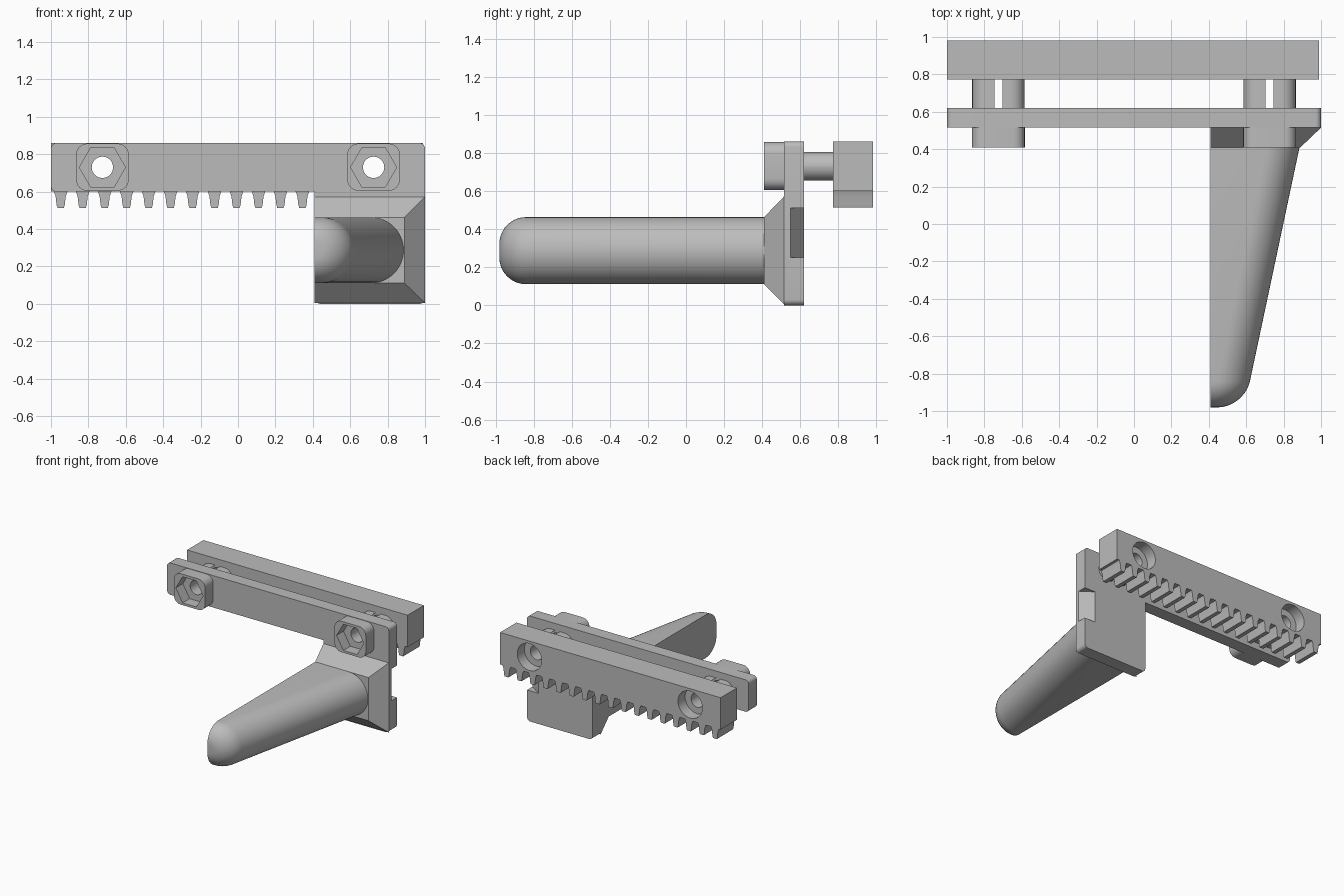
import bpy, bmesh, math
from math import sin, cos, pi, sqrt

cube = bpy.data.objects.get("Cube")
if cube:
    bpy.data.objects.remove(cube, do_unlink=True)

grey = bpy.data.materials.new("plain grey")
grey.use_nodes = True
grey.diffuse_color = (0.5, 0.5, 0.5, 1)
grey.node_tree.nodes["Principled BSDF"].inputs["Base Color"].default_value = (0.5, 0.5, 0.5, 1)


def loft(name, rings):
    """Solid skinned through rings of equal point count, capped at both ends."""
    bm = bmesh.new()
    loops = [[bm.verts.new(p) for p in ring] for ring in rings]
    n = len(loops[0])
    for a, b in zip(loops, loops[1:]):
        for i in range(n):
            j = (i + 1) % n
            bm.faces.new((a[i], a[j], b[j], b[i]))
    bm.faces.new(loops[0])
    bm.faces.new(loops[-1])
    bmesh.ops.recalc_face_normals(bm, faces=bm.faces)
    mesh = bpy.data.meshes.new(name)
    bm.to_mesh(mesh)
    bm.free()
    mesh.materials.append(grey)
    obj = bpy.data.objects.new(name, mesh)
    bpy.context.collection.objects.link(obj)
    return obj


def prism(name, outline, y0, y1):
    """Extrude an (x, z) outline along y."""
    return loft(name, [[(x, y, z) for x, z in outline] for y in (y0, y1)])


def rounded(corners, steps=6):
    """Fillet each (x, z, radius) corner of an outline."""
    out = []
    for i, (x, z, r) in enumerate(corners):
        if not r:
            out.append((x, z))
            continue
        px, pz, _ = corners[i - 1]
        nx, nz, _ = corners[(i + 1) % len(corners)]
        lp, ln = math.hypot(px - x, pz - z), math.hypot(nx - x, nz - z)
        ax, az = (px - x) / lp * r, (pz - z) / lp * r
        bx, bz = (nx - x) / ln * r, (nz - z) / ln * r
        for k in range(steps + 1):
            t = k / steps * pi / 2
            out.append((x + ax * (1 - sin(t)) + bx * (1 - cos(t)),
                        z + az * (1 - sin(t)) + bz * (1 - cos(t))))
    return out


def circle(x, z, r, n=40):
    return [(x + r * cos(2 * pi * i / n), z + r * sin(2 * pi * i / n)) for i in range(n)]


def box(x0, x1, z0, z1, r=0):
    return rounded([(x0, z0, r), (x1, z0, r), (x1, z1, r), (x0, z1, r)])


def cut(obj, cutter):
    mod = obj.modifiers.new("cut", "BOOLEAN")
    mod.operation = "DIFFERENCE"
    mod.solver = "EXACT"
    mod.object = cutter
    bpy.context.view_layer.objects.active = obj
    bpy.ops.object.modifier_apply(modifier=mod.name)
    bpy.data.objects.remove(cutter, do_unlink=True)


def smooth(obj):
    bpy.ops.object.select_all(action="DESELECT")
    obj.select_set(True)
    bpy.context.view_layer.objects.active = obj
    bpy.ops.object.shade_smooth_by_angle(angle=math.radians(30))


BOLT_X, BOLT_Z, BOLT_R = 0.725, 0.73, 0.057
HANDLE_X, HANDLE_Z, HANDLE_R = 0.41, 0.287, 0.176
parts = []

# L-shaped mounting plate with a wedge notch in its outer edge
plate = prism("mounting_plate", rounded([
    (-1, 0.6, 0.03), (HANDLE_X, 0.6, 0), (HANDLE_X, 0, 0.03),
    (1, 0, 0.03), (1, 0.86, 0.03), (-1, 0.86, 0.03)]), 0.515, 0.62)
notch = [(1.02, 0.535), (1.02, 0.64), (0.87, 0.64)]
cut(plate, loft("notch_cutter", [[(x, y, z) for x, y in notch] for z in (0.25, 0.51)]))
parts.append(plate)

# Toothed rack bar behind the plate
TEETH, PITCH = 17, 0.1175
half_tooth = [(0.036, 0.6), (0.027, 0.575), (0.022, 0.53), (0.017, 0.513)]
outline = [(0.99, 0.86), (-1, 0.86), (-1, 0.6)]
for i in range(TEETH):
    c = -0.948 + i * PITCH
    outline += [(c - w, z) for w, z in half_tooth]
    outline += [(c + w, z) for w, z in reversed(half_tooth)]
outline.append((0.99, 0.6))
rack = prism("toothed_rack", outline, 0.772, 0.982)
parts.append(rack)

# Bolt bosses, spacers and holes on both sides
for side, label in ((-1, "right"), (1, "left")):
    x = side * BOLT_X

    def bolt_hole():
        return prism("hole_cutter", circle(x, BOLT_Z, BOLT_R), 0.3, 1.1)

    boss = prism(label + "_bolt_boss",
                 box(x - 0.141, x + 0.141, 0.605, 0.857, 0.06), 0.41, 0.515)
    cut(boss, prism("hex_cutter", circle(x, BOLT_Z, 0.123, 6), 0.38, 0.5))
    cut(boss, bolt_hole())
    cut(plate, bolt_hole())
    cut(rack, prism("counterbore_cutter", circle(x, BOLT_Z, 0.11), 0.89, 1.1))
    cut(rack, bolt_hole())

    # Slot-shaped spacer split by its bore
    spacer = prism(label + "_spacer",
                   box(x - 0.14, x + 0.14, BOLT_Z - 0.075, BOLT_Z + 0.075, 0.0749), 0.62, 0.772)
    cut(spacer, prism("bore_cutter", circle(x, BOLT_Z, 0.078, 64), 0.6, 0.8))
    parts += [boss, spacer]

# Sloped block that joins the handle to the plate
wide = [(HANDLE_X, 0.005), (1, 0.005), (1, 0.572), (HANDLE_X, 0.572)]
narrow = [(HANDLE_X, 0.111), (0.89, 0.111), (0.89, 0.463), (HANDLE_X, 0.463)]
parts.append(loft("handle_base", [[(x, 0.515, z) for x, z in wide],
                                  [(x, 0.41, z) for x, z in narrow]]))

# Tapered handle: flat inner side, round outer side, rounded tip
TIP, FILLET = -0.98, 0.14
stations = [(0.41, 0.0)]
for k in range(11):
    t = k / 10 * pi / 2 * 0.98
    stations.append((TIP + FILLET * (1 - sin(t)), FILLET * (1 - cos(t))))
rings = []
for y, inset in stations:
    reach = 0.62 + (0.885 - 0.62) * (y + 0.84) / 1.25 - inset
    r = HANDLE_R - inset
    ring = [(HANDLE_X, y, HANDLE_Z + r)]
    for k in range(25):
        a = pi / 2 - pi * k / 24
        ring.append((reach - r + r * cos(a), y, HANDLE_Z + r * sin(a)))
    ring.append((HANDLE_X, y, HANDLE_Z - r))
    rings.append(ring)
parts.append(loft("handle", rings))

for part in parts:
    smooth(part)
